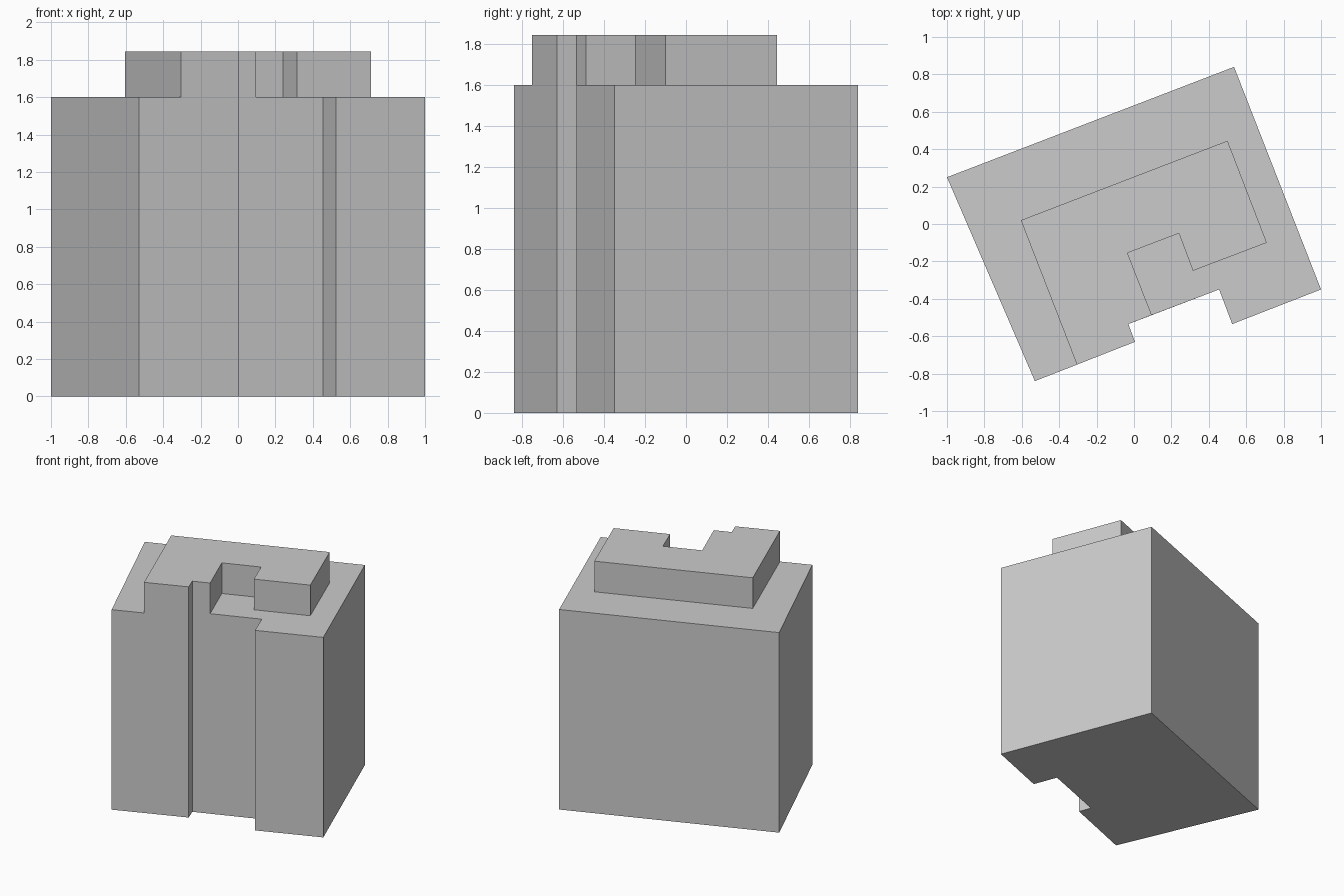
import bpy
import bmesh
import math

if "Cube" in bpy.data.objects:
    bpy.data.objects.remove(bpy.data.objects["Cube"])

EAVE, TOP = 1.6, 1.845

# Front stretch of wall that rises flush through both tiers
flush = [(-0.305, -0.752), (0.005, -0.63), (-0.03, -0.535), (0.095, -0.487)]
# Rest of the lower footprint, counter-clockwise
lower = [(0.455, -0.35), (0.525, -0.535), (1.0, -0.35),
         (0.535, 0.84), (-1.0, 0.25), (-0.53, -0.84)]
# Rest of the upper footprint, counter-clockwise
upper = [(-0.035, -0.155), (0.24, -0.05), (0.315, -0.25),
         (0.71, -0.1), (0.5, 0.445), (-0.605, 0.02)]

bm = bmesh.new()


def slab(points, z):
    return bm.faces.new([bm.verts.new((x, y, z)) for x, y in points])


def walls(points, z0, z1):
    for (ax, ay), (bx, by) in zip(points, points[1:] + points[:1]):
        bm.faces.new([bm.verts.new(c) for c in (
            (ax, ay, z0), (bx, by, z0), (bx, by, z1), (ax, ay, z1))])


# Lower block and upper storey walls
walls(flush + lower, 0, EAVE)
walls(flush + upper, EAVE, TOP)

# Floor, terrace around the upper storey, and top roof
slab((flush + lower)[::-1], 0)
slab([flush[-1]] + lower + [flush[0]] + upper[::-1], EAVE)
slab(flush + upper, TOP)

# Weld into one closed shell and merge the flush wall panels
bmesh.ops.remove_doubles(bm, verts=bm.verts[:], dist=0.0005)
bmesh.ops.dissolve_limit(bm, angle_limit=math.radians(2),
                         verts=bm.verts[:], edges=bm.edges[:])
bmesh.ops.recalc_face_normals(bm, faces=bm.faces[:])

mesh = bpy.data.meshes.new("building")
bm.to_mesh(mesh)
bm.free()
building = bpy.data.objects.new("building", mesh)
bpy.context.collection.objects.link(building)
